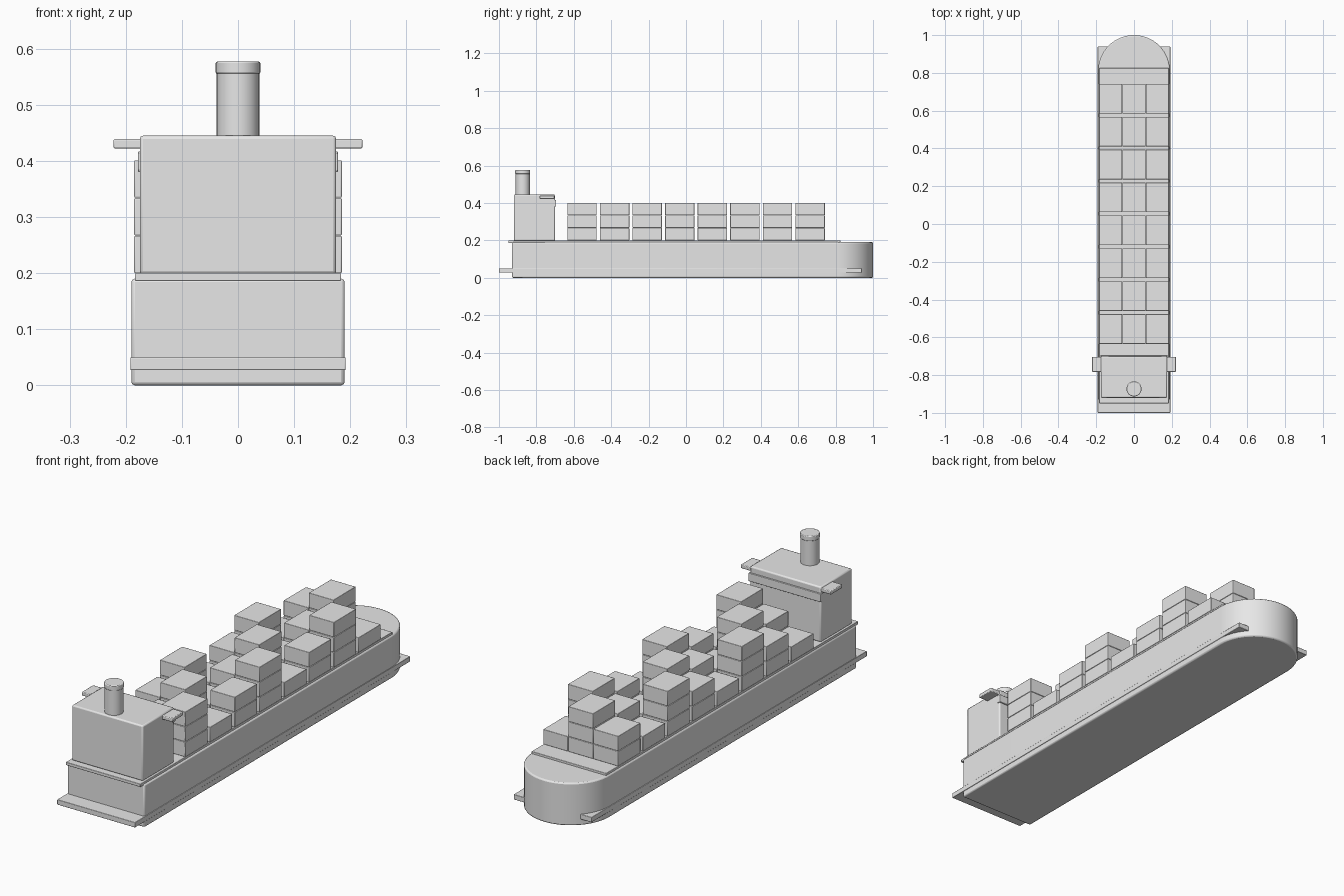
import bpy
import bmesh
import math

cube = bpy.data.objects.get("Cube")
if cube:
    bpy.data.objects.remove(cube, do_unlink=True)

# One plain grey for the whole ship
grey = bpy.data.materials.new("plain_grey")
grey.use_nodes = True
grey.diffuse_color = (0.8, 0.8, 0.8, 1)
grey.node_tree.nodes["Principled BSDF"].inputs["Base Color"].default_value = (0.8, 0.8, 0.8, 1)


def finish(name, bm, bevel):
    """Turn a bmesh into a softly bevelled, shaded object."""
    bmesh.ops.recalc_face_normals(bm, faces=bm.faces)
    mesh = bpy.data.meshes.new(name)
    bm.to_mesh(mesh)
    bm.free()
    mesh.materials.append(grey)
    obj = bpy.data.objects.new(name, mesh)
    bpy.context.collection.objects.link(obj)
    if bevel:
        mod = obj.modifiers.new("soft_edges", "BEVEL")
        mod.width = bevel
        mod.segments = 2
        mod.limit_method = "ANGLE"
        mod.angle_limit = math.radians(40)
    bpy.ops.object.select_all(action="DESELECT")
    obj.select_set(True)
    bpy.context.view_layer.objects.active = obj
    bpy.ops.object.shade_smooth_by_angle(angle=math.radians(35))
    return obj


def box(name, xs, ys, zs, bevel=0.002):
    """Box from its lower and upper limit on each axis."""
    bm = bmesh.new()
    bmesh.ops.create_cube(bm, size=1)
    for v in bm.verts:
        v.co = [lo + (hi - lo) * (c + 0.5) for c, (lo, hi) in zip(v.co, (xs, ys, zs))]
    return finish(name, bm, bevel)


def cylinder(name, radius, y, z0, z1, bevel):
    bm = bmesh.new()
    bmesh.ops.create_cone(bm, cap_ends=True, segments=32, radius1=radius,
                          radius2=radius, depth=z1 - z0)
    bmesh.ops.translate(bm, verts=bm.verts, vec=(0, y, (z0 + z1) / 2))
    return finish(name, bm, bevel)


# Hull: square stern and half-round bow, extruded upward
HALF, BOW_Y, DECK = 0.19, 0.81, 0.2
outline = [(-HALF, -0.93), (HALF, -0.93)]
for i in range(33):
    a = math.pi * i / 32
    outline.append((HALF * math.cos(a), BOW_Y + HALF * math.sin(a)))
bm = bmesh.new()
bottom = bm.faces.new([bm.verts.new((x, y, 0)) for x, y in outline])
raised = bmesh.ops.extrude_face_region(bm, geom=[bottom], use_keep_orig=True)["geom"]
bmesh.ops.translate(bm, verts=[g for g in raised if isinstance(g, bmesh.types.BMVert)],
                    vec=(0, 0, 0.19))
finish("hull", bm, 0.006)

# Waterline belt and deck plate
box("waterline_belt", (-0.192, 0.192), (-1, 0.94), (0.027, 0.05))
box("deck", (-0.184, 0.184), (-0.95, 0.825), (0.186, DECK))

# Deckhouse with window band and bridge wings
box("deckhouse", (-0.175, 0.175), (-0.92, -0.7), (DECK - 0.002, 0.445), 0.006)
box("window_band", (-0.178, 0.178), (-0.712, -0.694), (0.38, 0.417))
box("bridge_wings", (-0.222, 0.222), (-0.783, -0.703), (0.422, 0.439), 0.003)

# Funnel and cap
cylinder("funnel", 0.038, -0.873, 0.44, 0.56, 0.002)
cylinder("funnel_cap", 0.04, -0.873, 0.555, 0.577, 0.003)

# Containers: stacks of one to three in a repeating diagonal pattern
WIDTH, LENGTH, TIER = 0.122, 0.157, 0.0673
for row in range(8):
    for col in range(3):
        x = (col - 1) * 0.124
        y = -0.556 + row * 0.1742
        for tier in range((row + col) % 3 + 1):
            z = DECK + tier * TIER
            box(f"container_{row + 1}_{col + 1}_{tier + 1}",
                (x - WIDTH / 2, x + WIDTH / 2),
                (y - LENGTH / 2, y + LENGTH / 2),
                (z, z + TIER - 0.001))
